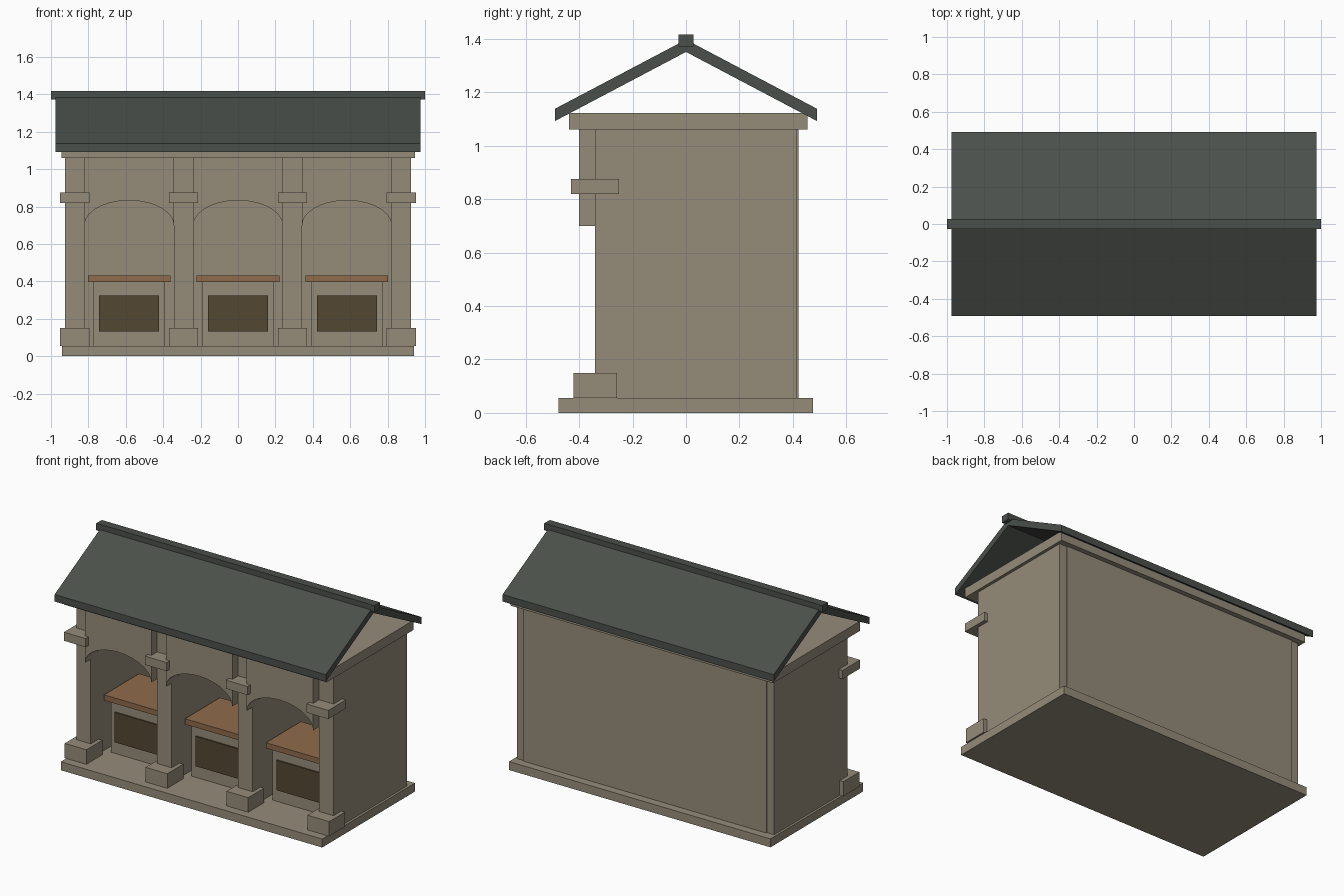
import bpy
import math

if "Cube" in bpy.data.objects:
    bpy.data.objects.remove(bpy.data.objects["Cube"])


def material(name, rgb):
    m = bpy.data.materials.new(name)
    m.diffuse_color = (*rgb, 1.0)
    m.use_nodes = True
    m.node_tree.nodes["Principled BSDF"].inputs["Base Color"].default_value = m.diffuse_color
    return m


stone = material("warm_stone", (0.300, 0.262, 0.195))
slate = material("dark_slate", (0.070, 0.080, 0.070))
wood = material("counter_wood", (0.275, 0.145, 0.068))
dark = material("dark_panel", (0.088, 0.063, 0.032))


def mesh_object(name, verts, faces, mat):
    me = bpy.data.meshes.new(name)
    me.from_pydata(verts, [], faces)
    me.materials.append(mat)
    ob = bpy.data.objects.new(name, me)
    bpy.context.collection.objects.link(ob)
    return ob


def prism(name, profile, axis, lo, hi, mat):
    """Extrude a closed 2D profile: axis 'x' takes (y, z), axis 'y' takes (x, z)."""
    n = len(profile)
    put = (lambda p, t: (t, p[0], p[1])) if axis == 'x' else (lambda p, t: (p[0], t, p[1]))
    verts = [put(p, lo) for p in profile] + [put(p, hi) for p in profile]
    faces = [tuple(range(n))[::-1], tuple(range(n, 2 * n))]
    faces += [(i, (i + 1) % n, n + (i + 1) % n, n + i) for i in range(n)]
    if axis == 'y':
        faces = [f[::-1] for f in faces]
    return mesh_object(name, verts, faces, mat)


def box(name, x0, x1, y0, y1, z0, z1, mat):
    return prism(name, [(y0, z0), (y1, z0), (y1, z1), (y0, z1)], 'x', x0, x1, mat)


FRONT, BAY, HALF = -0.34, 0.582, 0.052
FLOOR, TOP = 0.055, 1.06

# Plinth and the slab over the walls
box("plinth", -0.94, 0.94, -0.478, 0.475, 0, FLOOR, stone)
box("cornice_slab", -0.945, 0.945, -0.438, 0.455, TOP, 1.123, stone)
box("back_wall", -0.873, 0.873, 0.36, 0.422, FLOOR, TOP, stone)

# Divider walls, each with a foot block and a capital on its front end
for i in range(4):
    c = (i - 1.5) * BAY
    box("divider_wall", c - HALF, c + HALF, FRONT, 0.415, FLOOR, TOP, stone)
    box("foot_block", c - 0.078, c + 0.078, FRONT - 0.082, FRONT + 0.082, FLOOR, 0.15, stone)
    box("capital", c - 0.078, c + 0.078, FRONT - 0.09, FRONT + 0.09, 0.82, 0.876, stone)

# Bays: arch panel, counter body, wooden top and dark front panel
for i in range(3):
    c = (i - 1) * BAY
    w = BAY / 2 - HALF
    arc = [(c - w * math.cos(math.pi * k / 14), 0.70 + 0.133 * math.sin(math.pi * k / 14))
           for k in range(15)]
    prism("arch_panel", arc + [(c + w, TOP), (c - w, TOP)], 'y',
          FRONT - 0.06, FRONT + 0.06, stone)
    box("counter_body", c - 0.193, c + 0.193, -0.20, 0.10, FLOOR, 0.396, stone)
    box("counter_top", c - 0.221, c + 0.221, -0.23, 0.13, 0.396, 0.432, wood)
    box("counter_front_panel", c - 0.16, c + 0.16, -0.209, -0.199, 0.132, 0.326, dark)

# Gable roof shell and ridge beam
roof = [(-0.491, 1.092), (0, 1.351), (0.491, 1.092), (0.491, 1.138), (0, 1.397), (-0.491, 1.138)]
prism("roof", roof, 'x', -0.975, 0.975, slate)
box("ridge_beam", -1.0, 1.0, -0.028, 0.028, 1.372, 1.417, slate)
